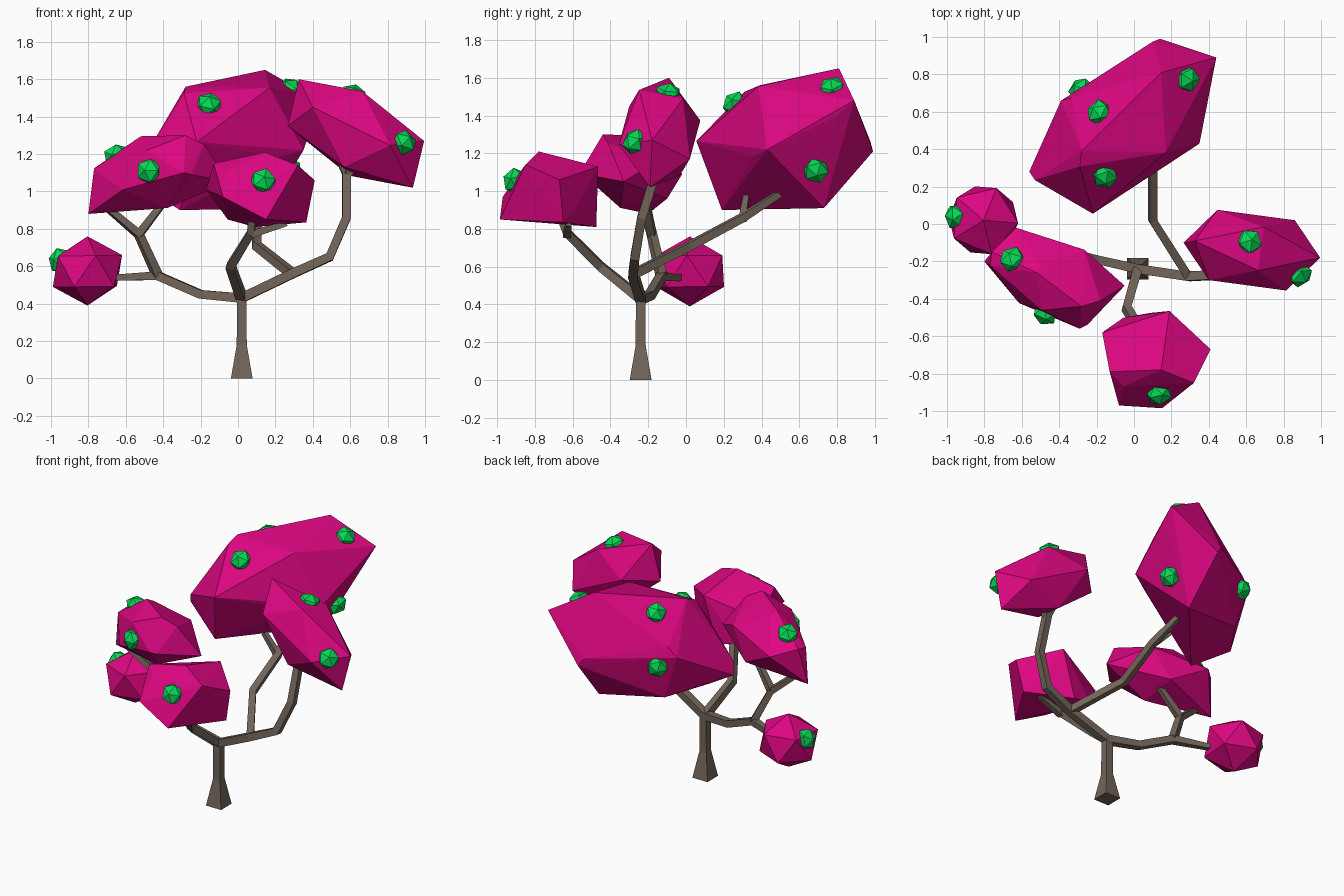
import bpy, bmesh
from mathutils import Vector, Matrix
from mathutils.bvhtree import BVHTree


def material(name, rgb):
    m = bpy.data.materials.new(name)
    m.diffuse_color = (*rgb, 1)
    return m


BARK = material("bark", (0.17, 0.13, 0.10))
LEAF = material("leaf", (0.72, 0.002, 0.22))
BUD = material("bud", (0.002, 0.68, 0.09))


def add_object(name, bm, mat):
    bmesh.ops.recalc_face_normals(bm, faces=bm.faces)
    me = bpy.data.meshes.new(name)
    bm.to_mesh(me)
    bm.free()
    me.materials.append(mat)
    ob = bpy.data.objects.new(name, me)
    bpy.context.collection.objects.link(ob)
    return ob


def limb(name, path, radii):
    """Square tube along a path, one half-width per point."""
    pts = [Vector(p) for p in path]
    bm = bmesh.new()
    rings, side = [], None
    for i, p in enumerate(pts):
        t_in = (p - pts[i - 1]).normalized() if i else Vector()
        t_out = (pts[i + 1] - p).normalized() if i + 1 < len(pts) else Vector()
        t = (t_in + t_out).normalized()
        if side is None:
            side = Vector((1, 0, 0)) if abs(t.z) > 0.99 else t.cross(Vector((0, 0, 1)))
        side = (side - t * side.dot(t)).normalized()
        up = t.cross(side)
        r = radii[min(i, len(radii) - 1)]
        rings.append([bm.verts.new(p + side * a * r + up * b * r)
                      for a, b in ((1, 1), (-1, 1), (-1, -1), (1, -1))])
    for lo, hi in zip(rings, rings[1:]):
        for k in range(4):
            j = (k + 1) % 4
            bm.faces.new((lo[k], lo[j], hi[j], hi[k]))
    bm.faces.new(rings[0])
    bm.faces.new(rings[-1])
    return add_object(name, bm, BARK)


def stretched_icosahedron(centre, a, b, c, bumps):
    """Icosahedron stretched so one face has corners a, b, c (from the centre),
    pulled outwards to a few extra bump points."""
    centre, a, b, c = map(Vector, (centre, a, b, c))
    g = 0.618034
    axes = [a, b, c, (b + c) * g - a, (a + c) * g - b, (a + b) * g - c]
    points = [centre + v * s for v in axes for s in (1, -1)] + [Vector(p) for p in bumps]
    bm = bmesh.new()
    for p in points:
        bm.verts.new(p)
    bmesh.ops.convex_hull(bm, input=bm.verts)
    bmesh.ops.delete(bm, geom=[v for v in bm.verts if not v.link_faces], context='VERTS')
    return bm


def clump(name, centre, a, b, c, buds, bumps=()):
    """Foliage clump with flattened buds seated on its surface."""
    bm = stretched_icosahedron(centre, a, b, c, bumps)
    bmesh.ops.recalc_face_normals(bm, faces=bm.faces)
    tree = BVHTree.FromBMesh(bm)
    add_object(name, bm, LEAF)
    for i, p in enumerate(buds):
        spot, normal, _, _ = tree.find_nearest(Vector(p))
        pos = spot.lerp(Vector(p), 0.4)
        bud = bmesh.new()
        bmesh.ops.create_icosphere(
            bud, subdivisions=1, radius=0.072,
            matrix=Matrix.Translation(pos)
            @ normal.to_track_quat('Z', 'Y').to_matrix().to_4x4()
            @ Matrix.Diagonal((1, 1, 0.8, 1)))
        add_object(f"{name}_bud_{i + 1}", bud, BUD)


# Trunk and limbs
fork = (0.02, -0.24, 0.43)
limb("trunk", [(0.02, -0.24, 0), (0.02, -0.24, 0.18), (0.02, -0.24, 0.45)],
     [0.058, 0.027, 0.025])
limb("left_limb", [fork, (-0.20, -0.19, 0.45), (-0.43, -0.13, 0.55),
                   (-0.63, -0.05, 0.54), (-0.74, 0.0, 0.56)],
     [0.025, 0.023, 0.023, 0.017])
limb("left_upper_limb", [(-0.43, -0.13, 0.55), (-0.53, -0.18, 0.77),
                         (-0.72, -0.23, 0.93)], [0.023, 0.021, 0.016])
limb("left_upper_twig", [(-0.53, -0.18, 0.77), (-0.36, -0.22, 0.99)], [0.021, 0.016])
limb("right_limb", [fork, (0.29, -0.28, 0.56), (0.49, -0.27, 0.65),
                    (0.58, -0.235, 0.86), (0.58, -0.16, 1.10), (0.52, -0.15, 1.22)],
     [0.025, 0.025, 0.024, 0.023, 0.023, 0.018])
limb("right_twig", [(0.58, -0.17, 1.09), (0.65, -0.14, 1.18)], [0.021, 0.017])
limb("back_limb", [(0.29, -0.28, 0.56), (0.10, 0.02, 0.71),
                   (0.10, 0.30, 0.86), (0.05, 0.50, 0.99)],
     [0.023, 0.022, 0.021, 0.017])
limb("back_twig", [(0.10, 0.30, 0.85), (-0.02, 0.32, 0.97)], [0.019, 0.015])
limb("front_limb", [fork, (-0.04, -0.45, 0.60), (0.07, -0.63, 0.78),
                    (0.08, -0.68, 0.90)], [0.025, 0.023, 0.021, 0.017])
limb("front_twig", [(0.07, -0.63, 0.77), (0.26, -0.62, 0.83)], [0.02, 0.015])

# Foliage clumps: centre, one face, bud spots, bumps
clump("back_foliage", (-0.06, 0.515, 1.265),
      (0.16, 0.25, 0.34), (0.47, 0.28, 0.13), (0.16, 0.46, 0.0),
      [(-0.155, 0.25, 1.47), (0.28, 0.775, 1.54), (0.30, 0.69, 1.10),
       (-0.29, 0.73, 1.21), (-0.19, 0.60, 1.52)],
      [(0.44, 0.89, 1.48), (-0.56, 0.28, 1.06), (0.145, 0.81, 1.65),
       (-0.39, 0.66, 1.28), (0.35, 0.43, 1.22), (0.16, 0.73, 0.91),
       (-0.31, 0.19, 0.90), (0.14, 0.99, 1.21), (-0.28, 0.39, 1.56)])
clump("right_foliage", (0.63, -0.14, 1.31),
      (0.365, -0.04, -0.04), (0.305, -0.05, -0.29), (0.23, 0.16, -0.14),
      [(0.615, -0.095, 1.51), (0.885, -0.27, 1.26)])
clump("left_upper_foliage", (-0.44, -0.28, 1.09),
      (-0.26, 0.13, -0.16), (-0.33, 0.06, 0.03), (-0.19, 0.26, 0),
      [(-0.65, -0.19, 1.19), (-0.48, -0.49, 1.11)],
      [(-0.80, -0.20, 0.88), (-0.05, -0.33, 1.05), (-0.29, -0.56, 1.10),
       (-0.28, -0.44, 1.30), (-0.52, -0.26, 1.295), (-0.76, -0.15, 1.13)])
clump("front_foliage", (0.12, -0.725, 1.01),
      (0, -0.04, 0.18), (0.04, -0.16, 0.05), (0.20, 0.02, 0.04),
      [(0.135, -0.92, 1.06)],
      [(-0.08, -0.97, 0.97), (0.15, -0.985, 0.85), (0.19, -0.465, 1.13),
       (0.09, -0.475, 0.81), (0.32, -0.85, 1.14), (-0.17, -0.58, 1.01),
       (0.41, -0.67, 1.06), (-0.13, -0.79, 1.15), (0.145, -0.78, 1.21),
       (-0.055, -0.50, 0.85), (0.365, -0.65, 0.835)])
clump("left_foliage", (-0.805, 0.02, 0.575),
      (0, 0, 0.185), (0.185, -0.015, 0.085), (0.07, 0.172, 0.085),
      [(-0.95, 0.04, 0.63)])
